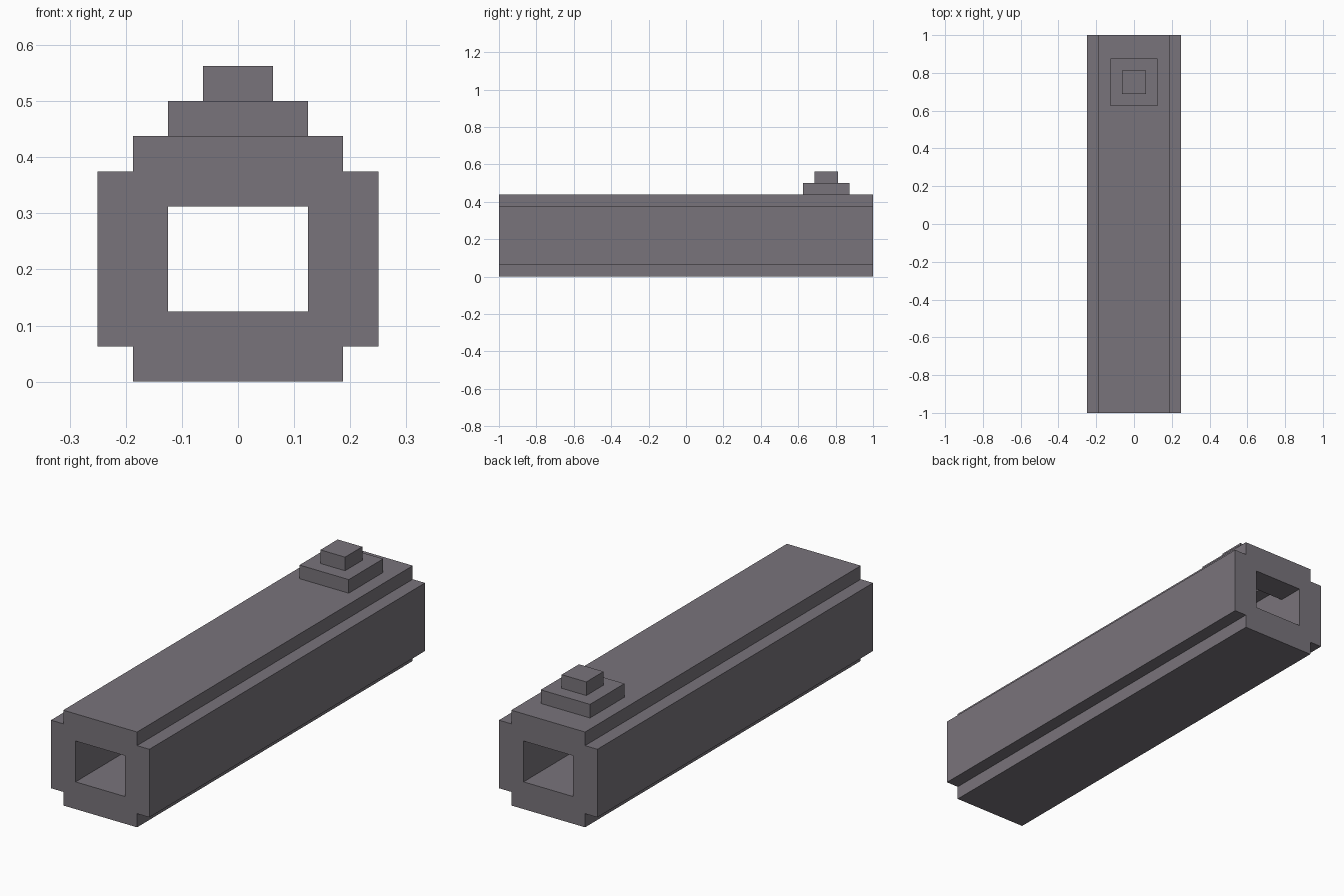
import bpy, bmesh
from mathutils import Matrix, Vector

default = bpy.data.objects.get("Cube")
if default:
    bpy.data.objects.remove(default, do_unlink=True)

U = 1 / 16  # building grid step

grey = bpy.data.materials.new("warm_grey")
grey.use_nodes = True
colour = (0.191, 0.174, 0.198, 1)
grey.diffuse_color = colour
grey.node_tree.nodes["Principled BSDF"].inputs["Base Color"].default_value = colour


def add_object(name, bm):
    bmesh.ops.recalc_face_normals(bm, faces=bm.faces)
    mesh = bpy.data.meshes.new(name)
    bm.to_mesh(mesh)
    bm.free()
    mesh.materials.append(grey)
    obj = bpy.data.objects.new(name, mesh)
    bpy.context.scene.collection.objects.link(obj)
    return obj


def box(name, lo, hi):
    """Box between two corners given in grid steps."""
    lo, hi = Vector(lo) * U, Vector(hi) * U
    bm = bmesh.new()
    bmesh.ops.create_cube(bm, size=1, matrix=Matrix.Translation((lo + hi) / 2)
                          @ Matrix.Diagonal((*(hi - lo), 1)))
    return add_object(name, bm)


def cut(target, cutter):
    cutter.hide_render = True
    mod = target.modifiers.new("cut", 'BOOLEAN')
    mod.operation = 'DIFFERENCE'
    mod.solver = 'EXACT'
    mod.object = cutter
    bpy.context.view_layer.objects.active = target
    bpy.ops.object.modifier_apply(modifier=mod.name)
    bpy.data.objects.remove(cutter, do_unlink=True)


# Tube body: half profile with notched corners, mirrored and extruded along y
half = [(3, 0), (3, 1), (4, 1), (4, 6), (3, 6), (3, 7)]
profile = half + [(-x, z) for x, z in reversed(half)]
bm = bmesh.new()
face = bm.faces.new([bm.verts.new((x * U, -1, z * U)) for x, z in profile])
ext = bmesh.ops.extrude_face_region(bm, geom=[face])
bmesh.ops.translate(bm, vec=(0, 2, 0),
                    verts=[v for v in ext["geom"] if isinstance(v, bmesh.types.BMVert)])
body = add_object("tube_body", bm)

# Rectangular bore, and the stepped recess in its ceiling under the sight
cut(body, box("bore_cutter", (-2, -17, 2), (2, 17, 5)))
cut(body, box("wide_recess_cutter", (-2, 10, 4), (2, 14, 6)))
cut(body, box("narrow_recess_cutter", (-1, 11, 5), (1, 13, 7)))

# Stepped block on top near the back
box("top_block_base", (-2, 10, 7), (2, 14, 8))
box("top_block_knob", (-1, 11, 8), (1, 13, 9))
